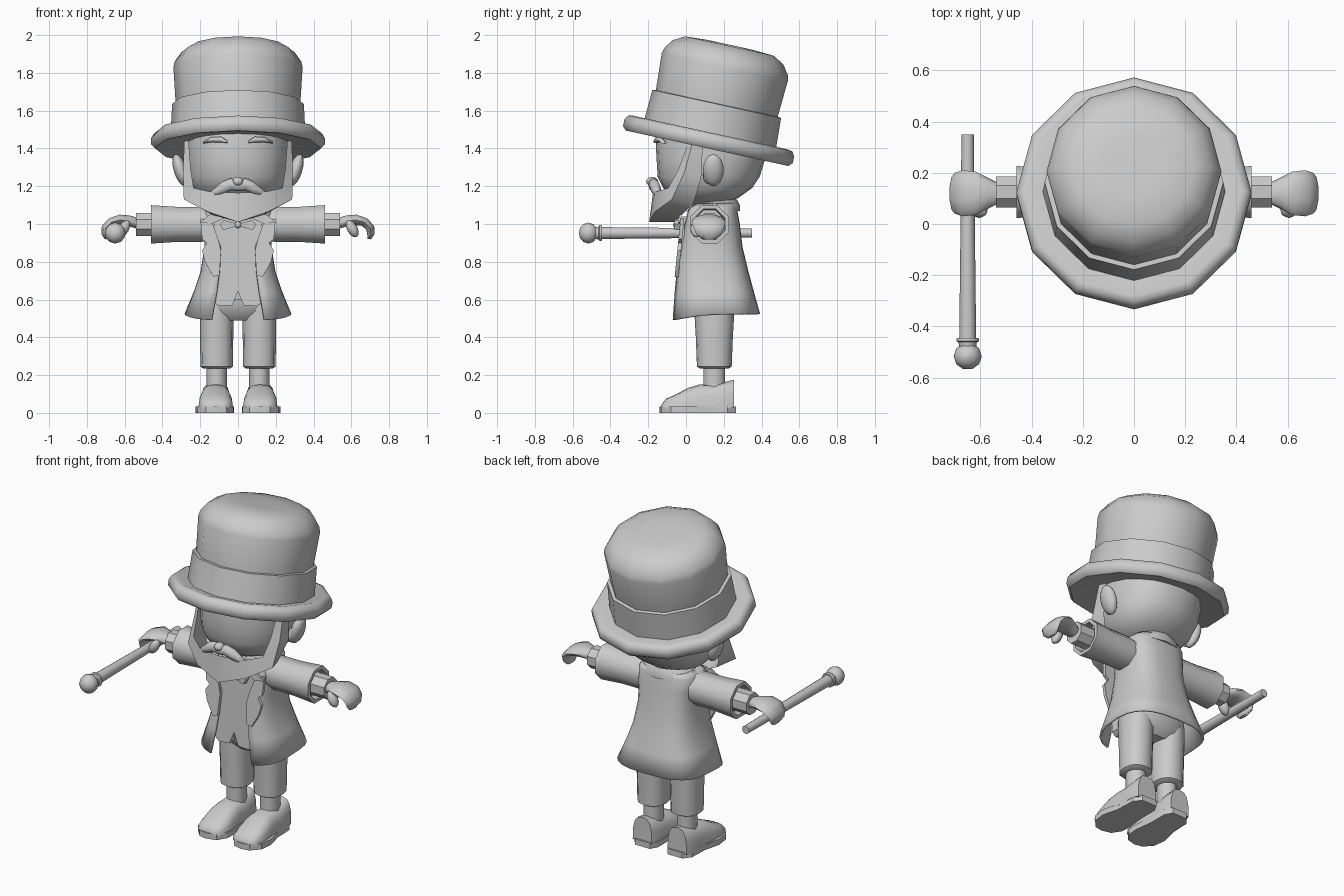
import bpy, math
from mathutils import Matrix, Vector

if "Cube" in bpy.data.objects:
    bpy.data.objects.remove(bpy.data.objects["Cube"])

mat = bpy.data.materials.new("plain_grey")
mat.diffuse_color = (0.6, 0.6, 0.6, 1)
mat.use_nodes = True
mat.node_tree.nodes["Principled BSDF"].inputs["Base Color"].default_value = mat.diffuse_color
TAU = 2 * math.pi


def make(name, verts, faces, angle=40, solid=0):
    me = bpy.data.meshes.new(name)
    me.from_pydata([tuple(v) for v in verts], [], faces)
    me.materials.append(mat)
    ob = bpy.data.objects.new(name, me)
    bpy.context.collection.objects.link(ob)
    bpy.ops.object.select_all(action='DESELECT')
    ob.select_set(True)
    bpy.context.view_layer.objects.active = ob
    bpy.ops.object.mode_set(mode='EDIT')
    bpy.ops.mesh.select_all(action='SELECT')
    bpy.ops.mesh.normals_make_consistent(inside=False)
    bpy.ops.object.mode_set(mode='OBJECT')
    bpy.ops.object.shade_smooth_by_angle(angle=math.radians(angle))
    if solid:
        m = ob.modifiers.new("thickness", 'SOLIDIFY')
        m.thickness = solid
    return ob


def loft(name, rings, closed=True, caps=True, angle=40, solid=0):
    """Skin a list of equal-length rings."""
    n = len(rings[0])
    verts = [p for r in rings for p in r]
    faces = []
    for i in range(len(rings) - 1):
        for j in range(n if closed else n - 1):
            k = (j + 1) % n
            faces.append((i*n + j, i*n + k, (i+1)*n + k, (i+1)*n + j))
    if caps:
        faces += [tuple(range(n)), tuple(range((len(rings)-1)*n, len(rings)*n))]
    return make(name, verts, faces, angle, solid)


def sup(v, e):
    return math.copysign(abs(v) ** e, v)


def ring(c, a, b, n=12, axis='z', e=1.0, off=0):
    """Superellipse around c; a and b are radii in the plane normal to axis."""
    out = []
    for i in range(n):
        t = TAU * (i + off) / n
        u, v = a * sup(math.cos(t), e), b * sup(math.sin(t), e)
        d = {'z': (u, v, 0), 'x': (0, u, v), 'y': (u, 0, v)}[axis]
        out.append(Vector(c) + Vector(d))
    return out


def flip(rings, s):
    return [[Vector((s * p[0], p[1], p[2])) for p in r] for r in rings]


def ball(name, c, r, rot=0, seg=12, rows=8):
    m = Matrix.Translation(c) @ Matrix.Rotation(rot, 4, 'Y')
    rings = []
    for i in range(rows + 1):
        t = 0.03 + (math.pi - 0.06) * i / rows
        k = math.sin(t)
        rings.append([m @ p for p in ring((0, 0, r[2] * math.cos(t)), r[0]*k, r[1]*k, seg)])
    return loft(name, rings, angle=60)


def plate(name, pts, y, s=1, depth=0.015, slope=0.0):
    """Flat outline in x and z, leaning with height."""
    f = [Vector((s*x, y + slope*(z - 0.8), z)) for x, z in pts]
    return loft(name, [f, [p + Vector((0, depth, 0)) for p in f]], angle=30)


# Hat, leaning backwards
tilt = Matrix.Translation((0, 0.12, 1.44)) @ Matrix.Rotation(math.radians(-12.3), 4, 'X')


def turned(name, prof, angle=40):
    return loft(name, [[tilt @ p for p in ring((0, 0, z), r, r)] for r, z in prof], angle=angle)


turned("hat_brim", [(.30, -.02), (.40, -.035), (.44, -.04), (.46, -.02), (.46, .015),
                    (.445, .04), (.42, .045), (.36, .035), (.30, .04)], 50)
turned("hat_band", [(.33, .02), (.357, .03), (.349, .2), (.325, .203)])
turned("hat_crown", [(.325, .15), (.33, .2), (.342, .40), (.335, .43), (.30, .48),
                     (.24, .514), (.12, .521)], 50)

# Head and neck
head = [(1.10, .09, .10, .09), (1.14, .19, .11, .17), (1.19, .24, .115, .235),
        (1.25, .262, .12, .27), (1.33, .272, .13, .285), (1.42, .275, .135, .295),
        (1.5, .27, .135, .28)]
loft("head", [ring((0, yc, z), rx, ry, 20, e=.9) for z, rx, yc, ry in head], angle=60)
loft("neck", [ring((0, .12, z), .09, .09) for z in (1.02, 1.16)])

# Beard: triangular tube from sideburn to chin, mirrored
half = [[(.262, .02, 1.45), (.285, .04, 1.45), (.278, .09, 1.45)],
        [(.25, -.04, 1.29), (.29, -.01, 1.27), (.285, .08, 1.24)],
        [(.235, -.095, 1.19), (.287, -.075, 1.13), (.24, .04, 1.11)],
        [(.14, -.165, 1.17), (.16, -.165, 1.065), (.14, -.02, 1.05)],
        [(0, -.175, 1.165), (0, -.195, 1.01), (0, -.06, 1.01)]]
loft("beard", half + flip(half, -1)[-2::-1], angle=50)

# Moustache, nose
must = [(0, 1.20, .02, .025), (.04, 1.21, .028, .033), (.085, 1.19, .028, .034),
        (.12, 1.17, .02, .022), (.147, 1.165, .008, .008)]
mr = [ring((x, -.178 + x * .2, z), a, b, 8, 'x') for x, z, a, b in must]
loft("moustache", flip(mr, -1)[:0:-1] + mr, angle=60)
ball("nose", (0, -.18, 1.225), (.03, .033, .025), seg=10, rows=6)

for s, side in ((1, "left"), (-1, "right")):
    # Eyebrow and ear
    brow = [(.055, 1.435, .006), (.09, 1.447, .015), (.14, 1.447, .014), (.185, 1.43, .004)]
    loft(side + "_eyebrow", flip([ring((x, -.165 + x * x * 1.4, z), .014, h, 8, 'x')
                                  for x, z, h in brow], s), angle=60)
    ball(side + "_ear", (s * .305, .145, 1.285), (.035, .055, .088), s * .3)
    ball(side + "_ear_lobe", (s * .285, .12, 1.26), (.03, .03, .05), s * .3, 8, 6)

    # Sleeve with recessed end, shirt cuff
    sl = [(.10, .095), (.20, .1), (.32, .1), (.46, .11), (.46, .088), (.42, .082)]
    loft(side + "_sleeve", flip([ring((x, .125, .998), r, r, 8, 'x', off=.5)
                                 for x, r in sl], s), angle=50)
    loft(side + "_cuff", flip([ring((x, .125, .998), .066, .066, 8, 'x', off=.5)
                               for x in (.40, .54)], s))

    # Mitten hand, curled down, with thumb
    hand = [(.52, 1.0, .035, .03, 0), (.57, 1.015, .06, .032, .1), (.62, 1.022, .085, .03, .25),
            (.67, 1.01, .09, .026, .7), (.70, .98, .08, .024, 1.2), (.703, .945, .065, .02, 1.6),
            (.695, .92, .035, .01, 1.7)]
    rings = []
    for x, z, w, t, ang in hand:
        m = Matrix.Translation((x, .12, z)) @ Matrix.Rotation(ang, 4, 'Y')
        rings.append([m @ p for p in ring((0, 0, 0), w, t, 10, 'x')])
    loft(side + "_hand", flip(rings, s), angle=60)
    ball(side + "_thumb", (s * .605, .055, .975), (.028, .032, .05), s * -.5, 8, 6)

    # Trouser leg, ankle
    leg = [(.235, .07, .075), (.245, .086, .092), (.4, .088, .098), (.52, .089, .105),
           (.62, .085, .105)]
    loft(side + "_trouser_leg", [ring((s * .113, .15, z), a, b, 12, e=.85) for z, a, b in leg])
    loft(side + "_ankle", [ring((s * .113, .15, z), .055, .06, 10) for z in (.1, .26)])

    # Shoe: sole outline and rounded upper
    sole = [(.06, .265), (.16, .265), (.195, .22), (.2, .1), (.225, .0), (.215, -.08),
            (.17, -.13), (.12, -.14), (.06, -.125), (.025, -.07), (.022, .0), (.035, .1),
            (.035, .22)]
    loft(side + "_sole", flip([[(x, y, z) for x, y in sole] for z in (0, .035)], s), angle=30)
    upper = [(-.13, .05, .045), (-.105, .08, .075), (-.05, .092, .1), (.01, .09, .132),
             (.07, .084, .15), (.15, .08, .152), (.21, .08, .165), (.255, .065, .175)]
    loft(side + "_shoe_upper", flip([[Vector((.118 + w * sup(math.cos(math.pi*i/8), .7), y,
         .025 + (h - .025) * sup(math.sin(math.pi*i/8), .7))) for i in range(9)]
         for y, w, h in upper], s), angle=50)

    # Lapel, shirt collar point, bow tie wing, waistcoat front
    plate(side + "_lapel", [(.2, 1.03), (.14, 1.02), (.105, .92), (.09, .86), (.098, .73),
          (.13, .72), (.175, .8), (.19, .86), (.165, .9), (.19, .92)], -.052, s, .02, .1)
    plate(side + "_collar_point", [(.03, 1.05), (.15, 1.05), (.2, 1.01), (.14, 1.0)],
          -.05, s, .015, .05)
    plate(side + "_bow_wing", [(.0, 1.0), (.075, 1.02), (.095, 1.0), (.08, .968), (.0, .99)],
          -.06, s, .03)
    plate(side + "_waistcoat_front", [(0, 1.04), (.13, 1.04), (.12, .8), (.125, .585), (.1, .565),
          (.03, .57), (0, .645)], -.03, s, .05, .05)

ball("bow_knot", (0, -.05, .995), (.02, .02, .018), seg=8, rows=4)

# Waistcoat body and hips
loft("waistcoat", [ring((0, .13, z), a, b, 16, e=.75) for z, a, b in
                   ((.60, .165, .145), (.75, .16, .15), (.9, .155, .14), (1.08, .14, .12))])
loft("hips", [ring((0, .15, z), a, b, 16, e=.8) for z, a, b in
              ((.49, .12, .07), (.52, .175, .1), (.58, .195, .125), (.68, .17, .125))])

# Coat open at the front, flaring to the hem
coat = [(.525, .283, .155, .237, .14), (.64, .235, .145, .215, .115), (.75, .198, .135, .195, .1),
        (.88, .178, .127, .172, .095), (1.0, .182, .127, .158, .13), (1.08, .185, .135, .135, .12),
        (1.11, .15, .155, .11, .08)]
E, N, rings = .7, 22, []
for z, rx, yc, ry, gap in coat:
    t0 = math.asin((gap / rx) ** (1 / E))
    r = []
    for i in range(N + 1):
        t = t0 + (TAU - 2 * t0) * i / N
        drop = .035 * max(0, math.cos(t)) if z < .6 else 0
        r.append(Vector((rx * sup(math.sin(t), E), yc - ry * sup(math.cos(t), E), z - drop)))
    rings.append(r)
loft("coat", rings, closed=False, caps=False, angle=50, solid=.012)

# Coat collar around the neck
loft("coat_collar", [ring((0, .15, z), a, b, 12) for z, a, b in
                     ((1.07, .18, .135), (1.1, .165, .135), (1.13, .12, .12), (1.12, .1, .1))])

# Cane with collar and knob
cane = [(.35, .024), (-.445, .033), (-.445, .042), (-.458, .045), (-.462, .036), (-.5, .03)]
loft("cane", [ring((-.65, y, .952), r, r, 10, 'y') for y, r in cane])
ball("cane_knob", (-.65, -.517, .952), (.055, .053, .055), seg=10, rows=6)
